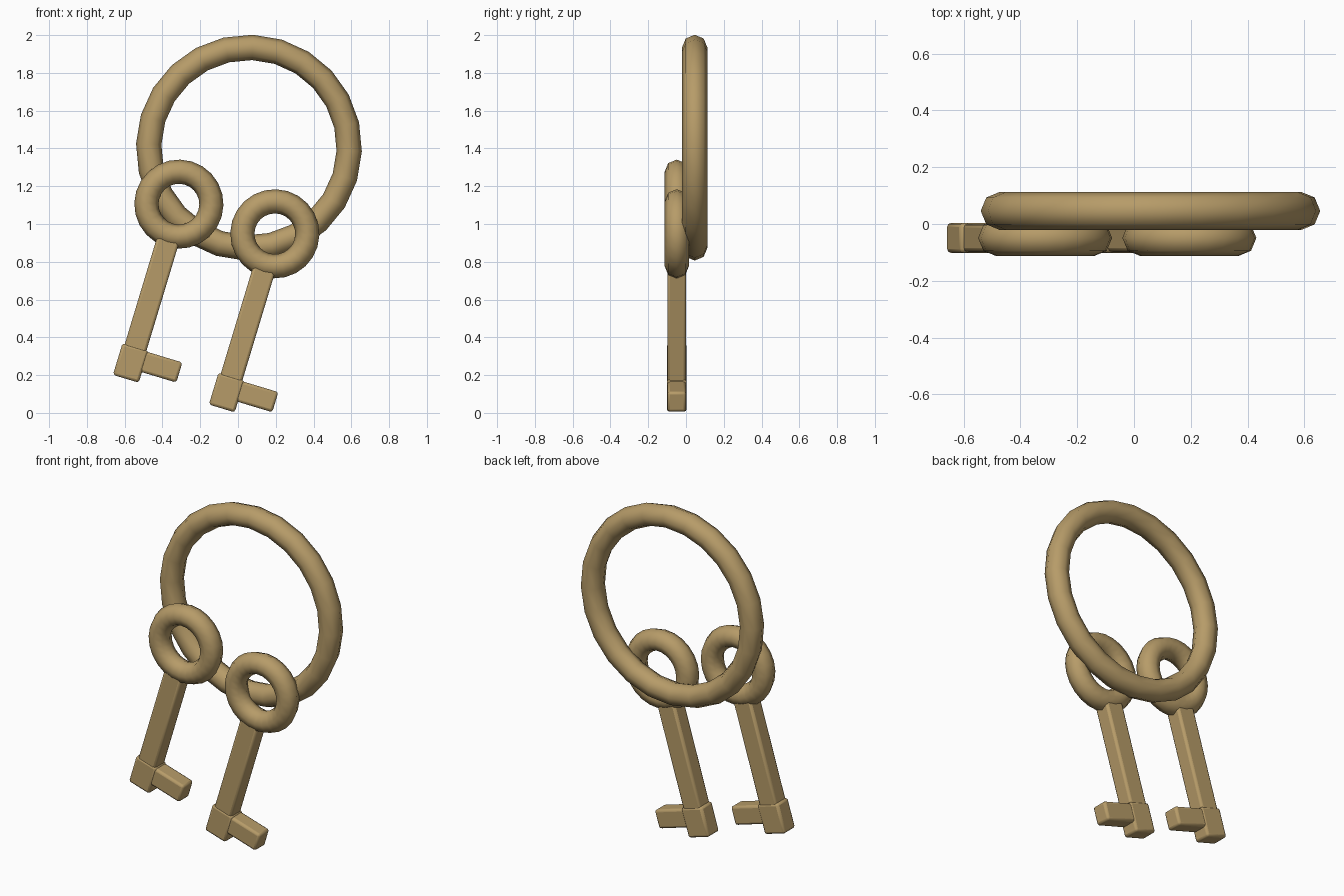
import bpy, math
from mathutils import Matrix, Vector

if "Cube" in bpy.data.objects:
    bpy.data.objects.remove(bpy.data.objects["Cube"])

brass = bpy.data.materials.new("brass")
brass.diffuse_color = (0.47, 0.33, 0.14, 1)
brass.use_nodes = True
brass.node_tree.nodes["Principled BSDF"].inputs["Base Color"].default_value = brass.diffuse_color
TILT = math.radians(16.8)


def finish(ob, name, angle):
    ob.name = name
    ob.data.materials.append(brass)
    bpy.ops.object.shade_smooth_by_angle(angle=math.radians(angle))
    return ob


def ring(name, loc, major, minor, turn):
    # ring standing upright, facing the front
    bpy.ops.mesh.primitive_torus_add(major_segments=24, minor_segments=8,
                                     major_radius=major, minor_radius=minor,
                                     location=loc, rotation=(math.pi / 2, turn, 0))
    return finish(bpy.context.object, name, 60)


def bar(name, head, u0, u1, v0, v1, depth):
    # box in key space: u across the key, v down from the bow centre
    c = Vector(((u0 + u1) / 2, 0, -(v0 + v1) / 2))
    rot = Matrix.Rotation(TILT, 3, 'Y')
    bpy.ops.mesh.primitive_cube_add(size=1, location=Vector(head) + rot @ c,
                                    rotation=(0, TILT, 0))
    ob = bpy.context.object
    ob.scale = (u1 - u0, depth, v1 - v0)
    bpy.ops.object.transform_apply(location=False, rotation=False, scale=True)
    finish(ob, name, 50)
    bev = ob.modifiers.new("soft_edges", 'BEVEL')
    bev.width = 0.014
    bev.segments = 2


# Large carrying ring
ring("key_ring", (0.058, 0.046, 1.404), 0.531, 0.067, math.radians(2))

# Two keys: round bow, shaft, foot and side bit
for side, head in (("left", (-0.313, -0.049, 1.105)), ("right", (0.195, -0.049, 0.948))):
    ring(side + "_bow", head, 0.172, 0.064, TILT)
    bar(side + "_shaft", head, -0.06, 0.06, 0.165, 0.93, 0.098)
    bar(side + "_foot", head, -0.073, 0.07, 0.79, 0.966, 0.105)
    bar(side + "_bit", head, 0.0, 0.26, 0.797, 0.908, 0.098)
